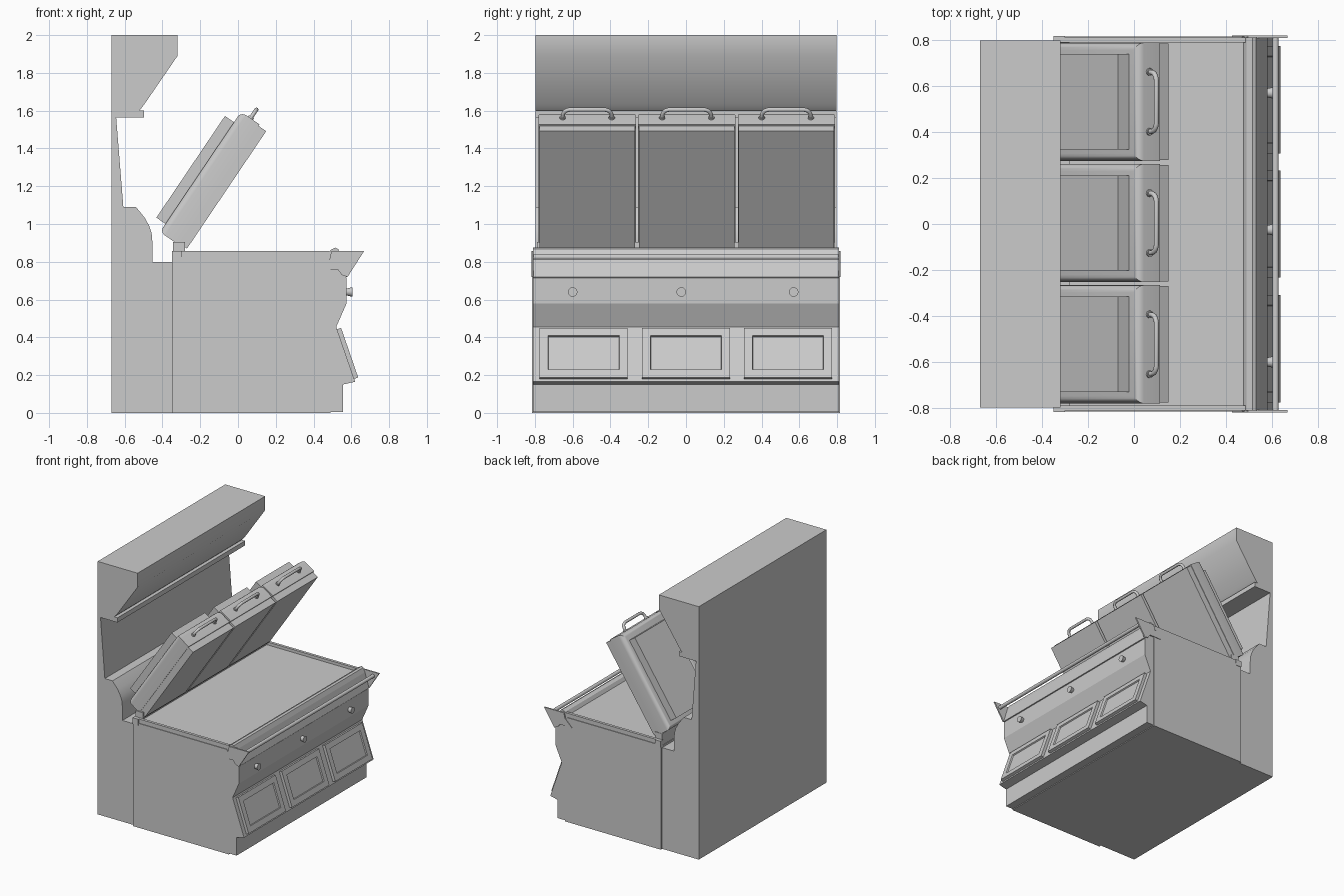
import bpy, bmesh, math
from mathutils import Matrix, Vector

if "Cube" in bpy.data.objects:
    bpy.data.objects.remove(bpy.data.objects["Cube"])


def finish(name, bm, matrix=None, smooth=False):
    bmesh.ops.recalc_face_normals(bm, faces=bm.faces)
    if matrix is not None:
        bm.transform(matrix)
    me = bpy.data.meshes.new(name)
    bm.to_mesh(me)
    bm.free()
    ob = bpy.data.objects.new(name, me)
    bpy.context.collection.objects.link(ob)
    if smooth:
        bpy.ops.object.select_all(action='DESELECT')
        ob.select_set(True)
        bpy.context.view_layer.objects.active = ob
        bpy.ops.object.shade_smooth_by_angle(angle=math.radians(35))
    return ob


def extrude(name, pts, y0, y1, smooth=False):
    """Side profile (x, z) extruded from y0 to y1."""
    bm = bmesh.new()
    face = bm.faces.new([bm.verts.new((x, y0, z)) for x, z in pts])
    ext = bmesh.ops.extrude_face_region(bm, geom=[face])
    verts = [v for v in ext['geom'] if isinstance(v, bmesh.types.BMVert)]
    bmesh.ops.translate(bm, verts=verts, vec=(0, y1 - y0, 0))
    return finish(name, bm, smooth=smooth)


def box_bm(lo, hi):
    bm = bmesh.new()
    bmesh.ops.create_cube(bm, size=1)
    for v in bm.verts:
        v.co = Vector([lo[i] + (v.co[i] + 0.5) * (hi[i] - lo[i]) for i in range(3)])
    return bm


def box(name, lo, hi, matrix=None):
    return finish(name, box_bm(lo, hi), matrix)


def cone(name, start, axis, length, r1, r2, segs=24):
    bm = bmesh.new()
    bmesh.ops.create_cone(bm, cap_ends=True, segments=segs, radius1=r1, radius2=r2, depth=length)
    rot = Vector((0, 0, 1)).rotation_difference(axis).to_matrix().to_4x4()
    mid = Vector(start) + Vector(axis).normalized() * length / 2
    return finish(name, bm, Matrix.Translation(mid) @ rot, True)


def frame(origin, u):
    """Placement matrix with local x along u in the xz plane, local y kept."""
    ux, uz = Vector(u).normalized()
    return Matrix(((ux, 0, -uz, origin[0]), (0, 1, 0, origin[1]),
                   (uz, 0, ux, origin[2]), (0, 0, 0, 1)))


# Rear column with overhanging hood
extrude("rear_hood", [(-.67, 0), (-.67, 2), (-.32, 2), (-.32, 1.89), (-.495, 1.635),
                      (-.51, 1.615), (-.525, 1.6), (-.497, 1.6), (-.497, 1.563), (-.645, 1.563),
                      (-.607, 1.09), (-.54, 1.09), (-.495, 1.035), (-.47, .99), (-.457, .95),
                      (-.453, .9), (-.453, .8), (-.35, .8), (-.35, 0)], -.797, .797, True)

# Cabinet: side-covered main block and front fascia
extrude("cabinet", [(-.35, 0), (.49, 0), (.49, .80), (.47, .825), (-.30, .825), (-.30, .815),
                    (-.35, .815)], -.815, .815)
extrude("front_fascia", [(.48, .006), (.555, .006), (.555, .15), (.62, .165), (.52, .455),
                         (.575, .58), (.575, .715), (.548, .73), (.53, .757), (.48, .757)],
        -.81, .81)

# Cooking surface with raised side and back rims
box("griddle_plate", (-.30, -.79, .82), (.485, .79, .835))
for s in (-1, 1):
    y = sorted((s * .788, s * .81))
    box("side_rim", (-.30, y[0], .82), (.485, y[1], .858))
extrude("hinge_rail", [(-.345, .81), (-.30, .81), (-.30, .858), (-.28, .858), (-.28, .905),
                       (-.345, .905)], -.79, .79)
for s in (-1, 1):
    y = sorted((s * .785, s * .818))
    box("hinge_end", (-.35, y[0], .81), (-.30, y[1], .858))

# Front lip, sloping drip apron and end brackets
extrude("front_lip", [(.475, .75), (.475, .835), (.49, .862), (.515, .875), (.53, .868),
                      (.545, .835), (.58, .72), (.56, .715), (.53, .75)], -.81, .81)
for s in (-1, 1):
    y = sorted((s * .808, s * .819))
    extrude("end_bracket", [(.425, .757), (.485, .815), (.495, .857), (.668, .857),
                            (.58, .72), (.55, .73), (.53, .757)], *y)

# Towel rail across the front with standoffs
cone("front_rail", (.615, -.81, .825), Vector((0, 1, 0)), 1.62, .014, .014)

# Control knobs
for y in (-.60, -.025, .57):
    cone("knob", (.574, y, .64), Vector((1, 0, 0)), .031, .018, .025)

# Leaning doors with recessed panels
door_m = Matrix(((.945, 0, -.326, .591), (0, 1, 0, 0), (.326, 0, .945, .319), (0, 0, 0, 1)))
for yc in (-.542, 0, .54):
    bm = box_bm((-.024, yc - .233, -.139), (0, yc + .233, .139))
    front = max(bm.faces, key=lambda f: f.calc_center_median().x)
    bmesh.ops.inset_region(bm, faces=[front], thickness=.062)
    bmesh.ops.inset_region(bm, faces=[front], thickness=.004, depth=-.01)
    finish("door", bm, door_m)

# Three raised pressing lids
for yc in (-.523, .004, .531):
    m = frame((-.27, yc, .87), (.56, .83))
    box("heating_plate", (0, -.253, 0), (.75, .253, .055), m)
    bm = box_bm((-.008, -.257, .05), (.76, .257, .168))
    top = max(bm.faces, key=lambda f: f.calc_center_median().z)
    bmesh.ops.bevel(bm, geom=list(top.edges), offset=.032, segments=5,
                    profile=.5, affect='EDGES')
    finish("lid_shell", bm, m, True)
    box("lid_cover", (.045, -.207, .15), (.694, .207, .226), m)

    # Bow handle on the lid's free end
    half = [(.75, -.13), (.785, -.128), (.8, -.122), (.81, -.11), (.815, -.095)]
    path = half + [(u, -y) for u, y in reversed(half)]
    cu = bpy.data.curves.new("lid_handle", 'CURVE')
    cu.dimensions = '3D'
    cu.bevel_depth = .011
    cu.bevel_resolution = 3
    sp = cu.splines.new('POLY')
    sp.points.add(len(path) - 1)
    for p, (u, y) in zip(sp.points, path):
        p.co = (*(m @ Vector((u, y, .107))), 1)
    handle = bpy.data.objects.new("lid_handle", cu)
    bpy.context.collection.objects.link(handle)
    for y in (-.13, .13):
        cone("handle_foot", m @ Vector((.755, y, .107)), Vector((.56, 0, .83)), .014, .016, .016, 16)
